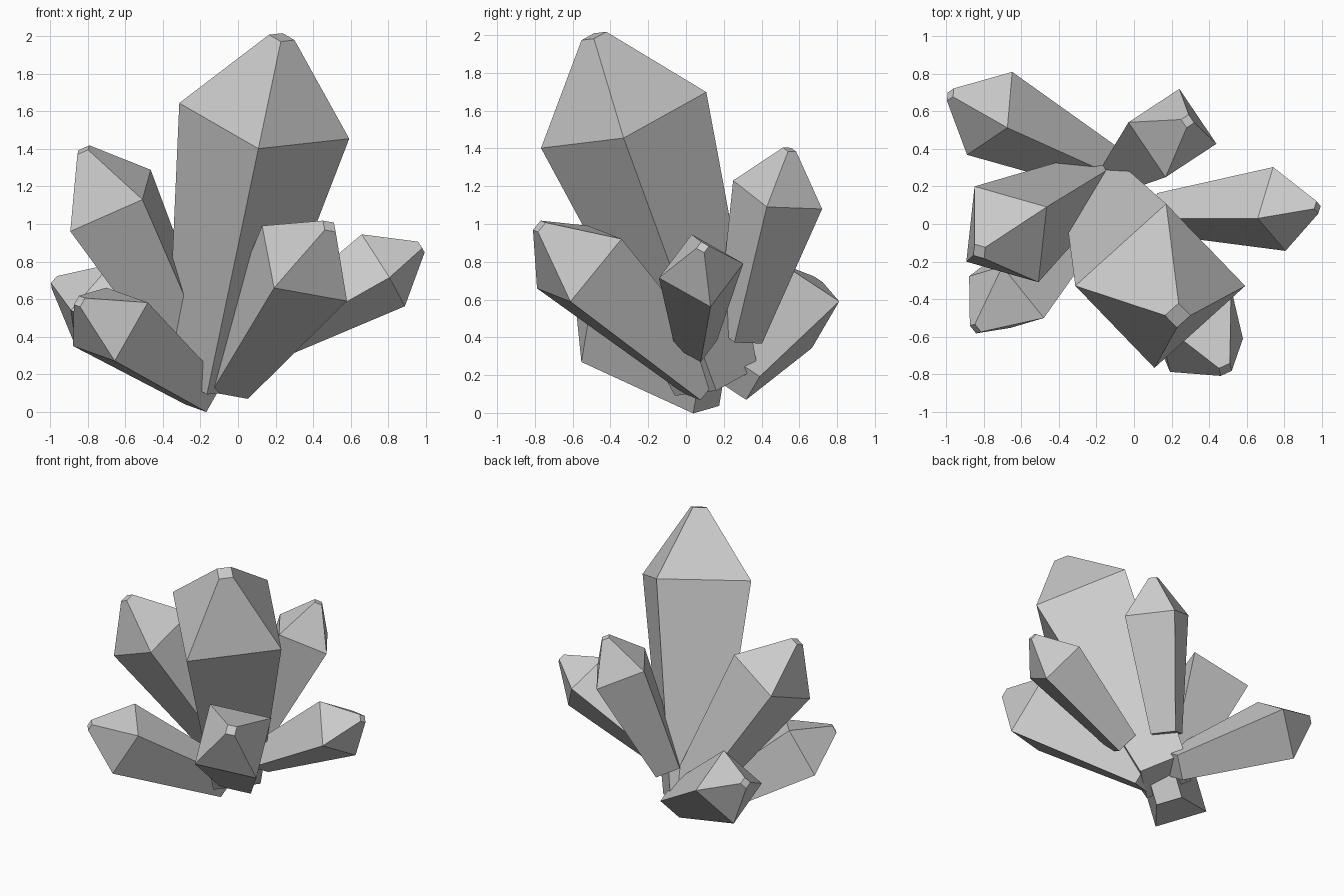
import bpy
import bmesh
from mathutils import Vector

if "Cube" in bpy.data.objects:
    bpy.data.objects.remove(bpy.data.objects["Cube"])


def crystal(name, base, shoulder, corner, radius):
    """Square tapered shaft from base to shoulder, with a blunt pyramid tip."""
    base, shoulder = Vector(base), Vector(shoulder)
    axis = (shoulder - base).normalized()
    u = Vector(corner)
    u = (u - axis * u.dot(axis)).normalized()
    v = axis.cross(u)
    tip = shoulder + axis * radius * 1.04

    bm = bmesh.new()
    rings = []
    for centre, scale in ((base, 0.5), (shoulder, 1.0), (tip, 0.15)):
        r = radius * scale
        rings.append([bm.verts.new(centre + d * r) for d in (u, v, -u, -v)])
    for low, high in zip(rings, rings[1:]):
        for i in range(4):
            j = (i + 1) % 4
            bm.faces.new((low[i], low[j], high[j], high[i]))
    bm.faces.new(rings[0][::-1])
    bm.faces.new(rings[2])
    bmesh.ops.recalc_face_normals(bm, faces=bm.faces)

    mesh = bpy.data.meshes.new(name)
    bm.to_mesh(mesh)
    bm.free()
    bpy.context.collection.objects.link(bpy.data.objects.new(name, mesh))


# Tall central crystal
crystal("main_crystal", (-0.15, 0.16, 0.165), (0.14, -0.33, 1.55), (-0.9, 0, 0.19), 0.463)

# Upright side crystals
crystal("left_crystal", (-0.226, 0.23, 0.28), (-0.68, -0.055, 1.125), (0.34, -0.51, 0.01), 0.307)
crystal("back_crystal", (-0.05, 0.285, 0.405), (0.205, 0.485, 1.155), (0.47, -0.115, -0.13), 0.25)

# Low crystals leaning outward
crystal("front_right_crystal", (-0.06, 0.10, 0.168), (0.355, -0.565, 0.79), (0.45, -0.09, -0.405), 0.306)
crystal("right_crystal", (0.14, 0.053, 0.365), (0.775, 0.08, 0.753), (-0.23, -0.10, 0.385), 0.229)
crystal("back_left_crystal", (-0.12, 0.28, 0.18), (-0.77, 0.59, 0.565), (0.24, 0.44, 0.05), 0.253)
crystal("front_left_crystal", (-0.18, 0.12, 0.095), (-0.68, -0.39, 0.465), (0.40, -0.22, 0.23), 0.256)
